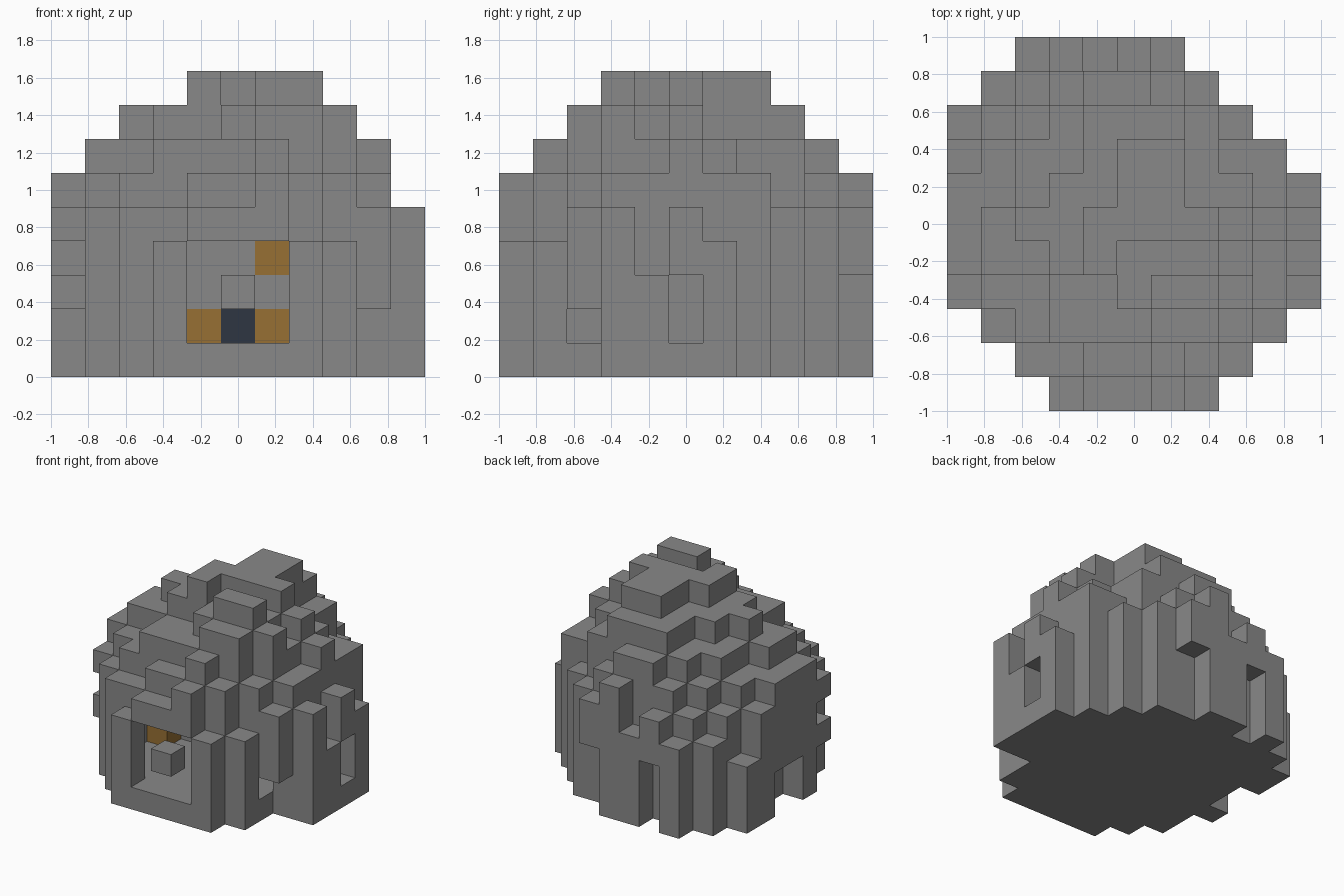
import bpy
import bmesh
import math
from mathutils import Vector

cube = bpy.data.objects.get("Cube")
if cube:
    bpy.data.objects.remove(cube, do_unlink=True)

N = 11
CELL = 2 / N

# Column heights in cells, front row first, left to right along x
HEIGHTS = [
    "...45564...",
    "..5566764..",
    ".567778865.",
    "56677899865",
    "67789888763",
    "67889999875",
    "66788997764",
    "5677899766.",
    "356788875..",
    ".4567765...",
    "..45465....",
]


def material(name, color):
    mat = bpy.data.materials.new(name)
    mat.use_nodes = True
    mat.diffuse_color = (*color, 1)
    bsdf = mat.node_tree.nodes["Principled BSDF"]
    bsdf.inputs["Base Color"].default_value = (*color, 1)
    bsdf.inputs["Roughness"].default_value = 0.9
    return mat


STONE = material("stone grey", (0.25, 0.25, 0.25))
AMBER = material("amber ore", (0.31, 0.16, 0.034))
SLATE = material("dark blue ore", (0.028, 0.037, 0.055))


def block(xs, ys, zs):
    return {(x, y, z) for x in xs for y in ys for z in zs}


# Solid boulder from the column heights
solid = set()
for y, row in enumerate(HEIGHTS):
    for x, h in enumerate(row):
        if h != ".":
            solid |= block([x], [y], range(int(h)))

# Hollow cave with its front mouth
solid -= block(range(4, 7), [0], range(1, 4))
solid -= block(range(3, 8), [1], range(1, 4))
solid -= block(range(2, 9), range(2, 5), range(1, 4))
solid.add((5, 0, 2))

# Overhangs and gaps around the outside
solid -= block([9], [2], range(2))
solid -= block([10], [5], range(1, 3))
solid -= block([0], [3], [0, 1, 3])
solid -= block([0], [5, 6], range(2))
solid -= block([3, 6], [10], range(3))

# Ore cells in the cave wall
amber = {(4, 5, 1), (6, 5, 1), (6, 5, 3), (2, 4, 1)}
slate = {(5, 5, 1)}
solid |= amber | slate


def voxel_object(name, cells, mat):
    """Mesh the faces of the cells that touch open air."""
    bm = bmesh.new()
    verts = {}

    def corner(p):
        key = tuple(round(c) for c in p)
        if key not in verts:
            x, y, z = key
            verts[key] = bm.verts.new((x * CELL - 1, y * CELL - 1, z * CELL))
        return verts[key]

    for cell in sorted(cells):
        for axis in range(3):
            u, v, n = Vector(), Vector(), Vector()
            n[axis] = u[(axis + 1) % 3] = v[(axis + 2) % 3] = 1
            for side in (-1, 1):
                beside = list(cell)
                beside[axis] += side
                if tuple(beside) in solid:
                    continue
                base = Vector(cell) + (n if side > 0 else Vector())
                quad = [base, base + u, base + u + v, base + v]
                bm.faces.new([corner(p) for p in quad[::side]])

    # Merge flat neighbours into clean faces
    bmesh.ops.dissolve_limit(bm, angle_limit=math.radians(1),
                             verts=bm.verts, edges=bm.edges)
    mesh = bpy.data.meshes.new(name)
    bm.to_mesh(mesh)
    bm.free()
    mesh.materials.append(mat)
    obj = bpy.data.objects.new(name, mesh)
    bpy.context.collection.objects.link(obj)
    return obj


voxel_object("boulder", solid - amber - slate, STONE)
voxel_object("amber_ore", amber, AMBER)
voxel_object("dark_ore", slate, SLATE)
